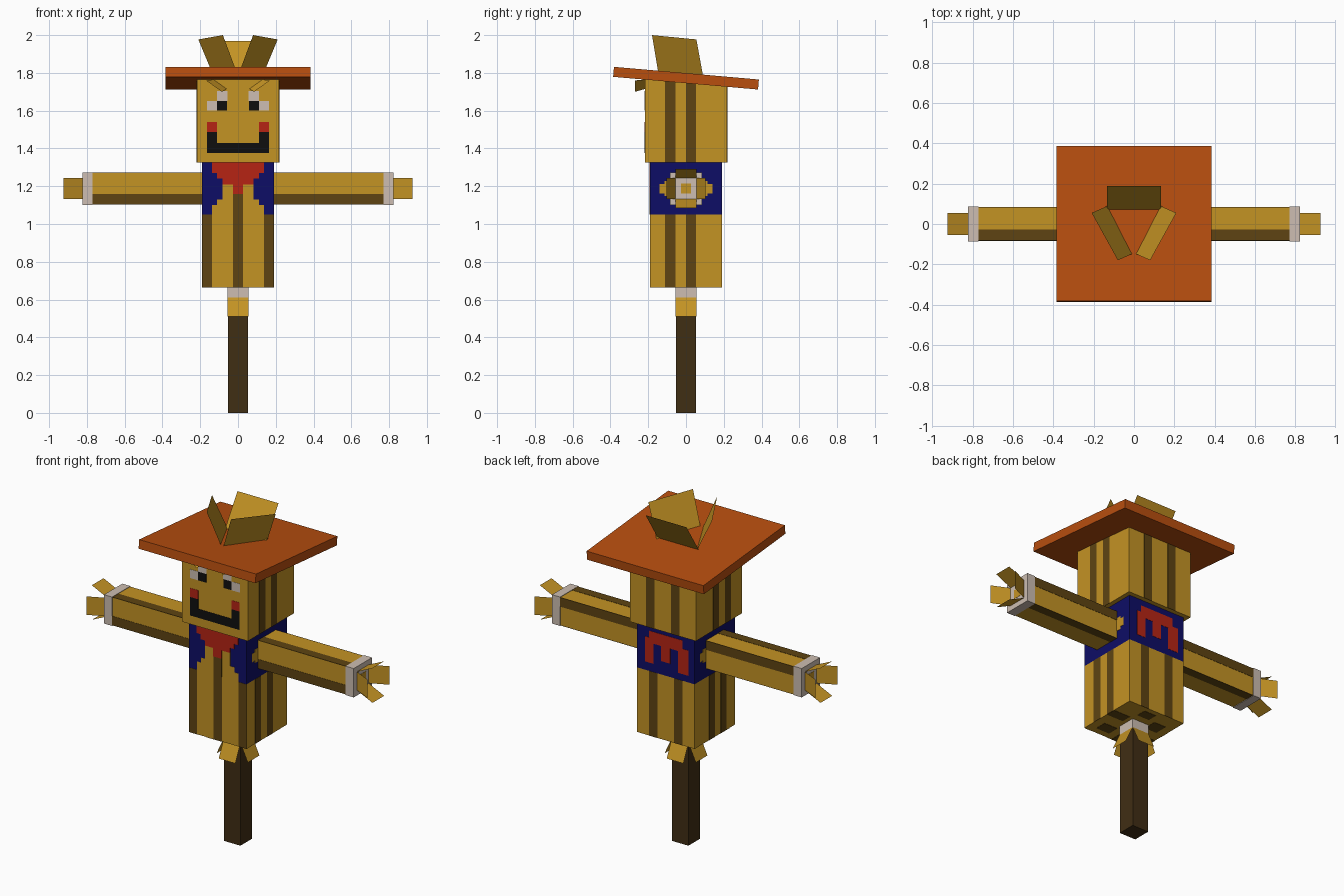
import bpy, bmesh, math
from mathutils import Matrix, Vector

if "Cube" in bpy.data.objects:
    bpy.data.objects.remove(bpy.data.objects["Cube"])


def colour(name, r, g, b):
    lin = [((c / 255 + 0.055) / 1.055) ** 2.4 if c > 10 else c / 255 / 12.92 for c in (r, g, b)]
    m = bpy.data.materials.new(name)
    m.diffuse_color = (*lin, 1)
    m.use_nodes = True
    m.node_tree.nodes["Principled BSDF"].inputs["Base Color"].default_value = m.diffuse_color
    return m


STRAW = colour("straw", 196, 147, 36)
DARK = colour("dark straw", 94, 68, 18)
WOOD = colour("post wood", 64, 46, 20)
HAT = colour("rust hat", 184, 78, 15)
BLUE = colour("navy cloth", 13, 13, 102)
RED = colour("red cloth", 182, 36, 20)
ROPE = colour("pale rope", 205, 190, 178)
BLACK = colour("black", 15, 15, 15)


def finish(name, bm, mat):
    me = bpy.data.meshes.new(name)
    bm.to_mesh(me)
    bm.free()
    me.materials.append(mat)
    ob = bpy.data.objects.new(name, me)
    bpy.context.collection.objects.link(ob)
    return ob


def boxes(name, mat, items):
    """Join boxes given as (low corner, high corner)."""
    bm = bmesh.new()
    for lo, hi in items:
        lo, hi = Vector(lo), Vector(hi)
        M = Matrix.Translation((lo + hi) / 2) @ Matrix.Diagonal((*(hi - lo), 1))
        bmesh.ops.create_cube(bm, size=1, matrix=M)
    return finish(name, bm, mat)


def box(name, mat, lo, hi):
    return boxes(name, mat, [(lo, hi)])


def patches(name, mat, axis, d, rects, layer=1):
    """Thin plates on the plane axis = d; rects are (u0, u1, v0, v1)."""
    out = d + math.copysign(0.0015 * layer, d)
    inn = d - math.copysign(0.002, d)
    items = []
    for u0, u1, v0, v1 in rects:
        lo, hi = [u0, v0], [u1, v1]
        lo.insert(axis, min(inn, out))
        hi.insert(axis, max(inn, out))
        items.append((lo, hi))
    return boxes(name, mat, items)


def quads(name, mat, polys):
    bm = bmesh.new()
    for p in polys:
        bm.faces.new([bm.verts.new(c) for c in p])
    return finish(name, bm, mat)


def straw_tuft(name, M):
    """Four flared straw blades opening along local +z."""
    w, l, f = 0.055, 0.103, 0.048
    polys = []
    for k in range(4):
        R = M @ Matrix.Rotation(k * math.pi / 2, 4, 'Z')
        polys.append([R @ Vector(c) for c in
                      ((w, w, 0), (-w, w, 0), (-w, w + f, l), (w, w + f, l))])
    quads(name, STRAW, polys)


# Post with rope tie and straw skirt
box("post", WOOD, (-.054, -.054, 0), (.054, .054, .62))
box("post_tie", ROPE, (-.055, -.055, .61), (.055, .055, .668))
straw_tuft("post_straw", Matrix.Translation((0, 0, .612)) @ Matrix.Rotation(math.pi, 4, 'X'))

# Torso, striped on every side
B, Z0, Z1, Z2 = .19, .665, 1.05, 1.325
box("torso", STRAW, (-B, -B, Z0), (B, B, Z1))
patches("torso_front_stripes", DARK, 1, -B,
        [(-B, -.137, Z0, Z1), (-.027, .027, Z0, Z1), (.137, B, Z0, Z1)])
side = [(-.11, -.055), (0, .054)]
back = [(-.11, -.055), (.055, .11)]
patches("torso_back_stripes", DARK, 1, B, [(*u, Z0, Z1) for u in back])
for s, n in ((1, "right"), (-1, "left")):
    patches(f"torso_{n}_stripes", DARK, 0, s * B, [(*u, Z0, Z1) for u in side])
bm_spots = [(-.19, -.11, -.14, -.05), (-.08, .0, -.19, -.1), (.05, .14, -.15, -.08),
            (-.14, -.06, .02, .1), (.08, .19, .0, .06), (-.02, .06, .1, .16)]
bottom = boxes("torso_bottom_spots", DARK,
               [((a, c, Z0 - .0015), (b, d, Z0 + .002)) for a, b, c, d in bm_spots])

# Open jacket with red neckerchief
box("jacket", BLUE, (-B, -B, Z1), (B, B, Z2))
patches("jacket_opening", STRAW, 1, -B,
        [(-.137, .137, Z1, 1.10), (-.11, .11, 1.10, 1.13), (-.082, .082, 1.13, 1.25)])
patches("opening_stripe", DARK, 1, -B, [(-.027, .027, Z1, 1.165)], 2)
patches("neckerchief", RED, 1, -B,
        [(-.137, .137, 1.27, Z2), (-.11, .11, 1.24, 1.27),
         (-.082, .082, 1.21, 1.24), (-.027, .027, 1.16, 1.21)], 3)
patches("back_patch", RED, 1, B,
        [(-.11, .11, 1.22, 1.29), (.08, .137, 1.10, 1.25),
         (-.03, .03, 1.13, 1.22), (-.15, -.08, 1.09, 1.24)])

# Arms, cuffs and straw hands
A, AZ = .083, 1.1875
lo, hi = AZ - A, AZ + A
for s, n in ((1, "right"), (-1, "left")):
    x0, x1 = sorted((s * .19, s * .775))
    patches(f"{n}_armhole_straw", STRAW, 0, s * B,
            [(-.115, .115, AZ - .04, AZ + .04), (-.14, .14, AZ - .025, AZ + .025)])
    box(f"{n}_arm", STRAW, (x0, -A, lo), (x1, A, hi))
    patches(f"{n}_arm_front_stripe", DARK, 1, -A, [(x0, x1, lo, lo + .055)])
    patches(f"{n}_arm_back_stripe", DARK, 1, A, [(x0, x1, hi - .055, hi)])
    patches(f"{n}_arm_top_stripe", DARK, 2, hi, [(x0, x1, -A, -A + .055)])
    boxes(f"{n}_arm_bottom_stripe", DARK, [((x0, A - .055, lo - .0015), (x1, A, lo + .002))])
    c0, c1 = sorted((s * .77, s * .823))
    C = A + .003
    box(f"{n}_cuff", ROPE, (c0, -C, AZ - C), (c1, C, AZ + C))
    patches(f"{n}_palm", STRAW, 0, s * .823, [(-.027, .027, AZ - .027, AZ + .027)])
    straw_tuft(f"{n}_hand", Matrix.Translation((s * .822, 0, AZ)) @
               Matrix.Rotation(s * math.pi / 2, 4, 'Y'))

# Head with stripes
H, HT = .217, 1.765
box("head", STRAW, (-H, -H, Z2), (H, H, HT))
patches("head_back_stripes", DARK, 1, H, [(*u, Z2, HT - .02) for u in back])
for s, n in ((1, "right"), (-1, "left")):
    patches(f"head_{n}_stripes", DARK, 0, s * H, [(*u, Z2, HT - .01) for u in side])


def both(rects):
    return rects + [(-b, -a, c, d) for a, b, c, d in rects]


# Face
patches("eye_whites", ROPE, 1, -H, both([(.11, .165, 1.60, 1.652), (.055, .11, 1.652, 1.705)]))
patches("pupils", BLACK, 1, -H, both([(.057, .11, 1.60, 1.652)]))
patches("cheeks", RED, 1, -H, both([(.11, .163, 1.487, 1.54)]))
patches("mouth", BLACK, 1, -H, both([(.11, .163, 1.43, 1.487)]) + [(-.163, .163, 1.377, 1.43)])
quads("eyebrows", STRAW, [[(s * .13, -H, 1.765), (s * .06, -H, 1.715),
                          (s * .085, -.27, 1.70), (s * .17, -.27, 1.76)] for s in (1, -1)])

# Tilted hat brim
brim = box("hat_brim", HAT, (-.385, -.385, -.0265), (.385, .385, .0265))
brim.location = (0, 0, 1.772)
brim.rotation_euler.x = math.radians(-5)

# Straw blades rising through the hat
polys = [[(s * .002, -.145, 1.79), (s * .13, .09, 1.785), (s * .21, .055, 1.977),
          (s * .08, -.18, 2.0)] for s in (1, -1)]
polys.append([(-.135, .065, 1.78), (.135, .065, 1.78), (.135, .188, 1.97), (-.135, .188, 1.97)])
quads("hat_straw", STRAW, polys)
